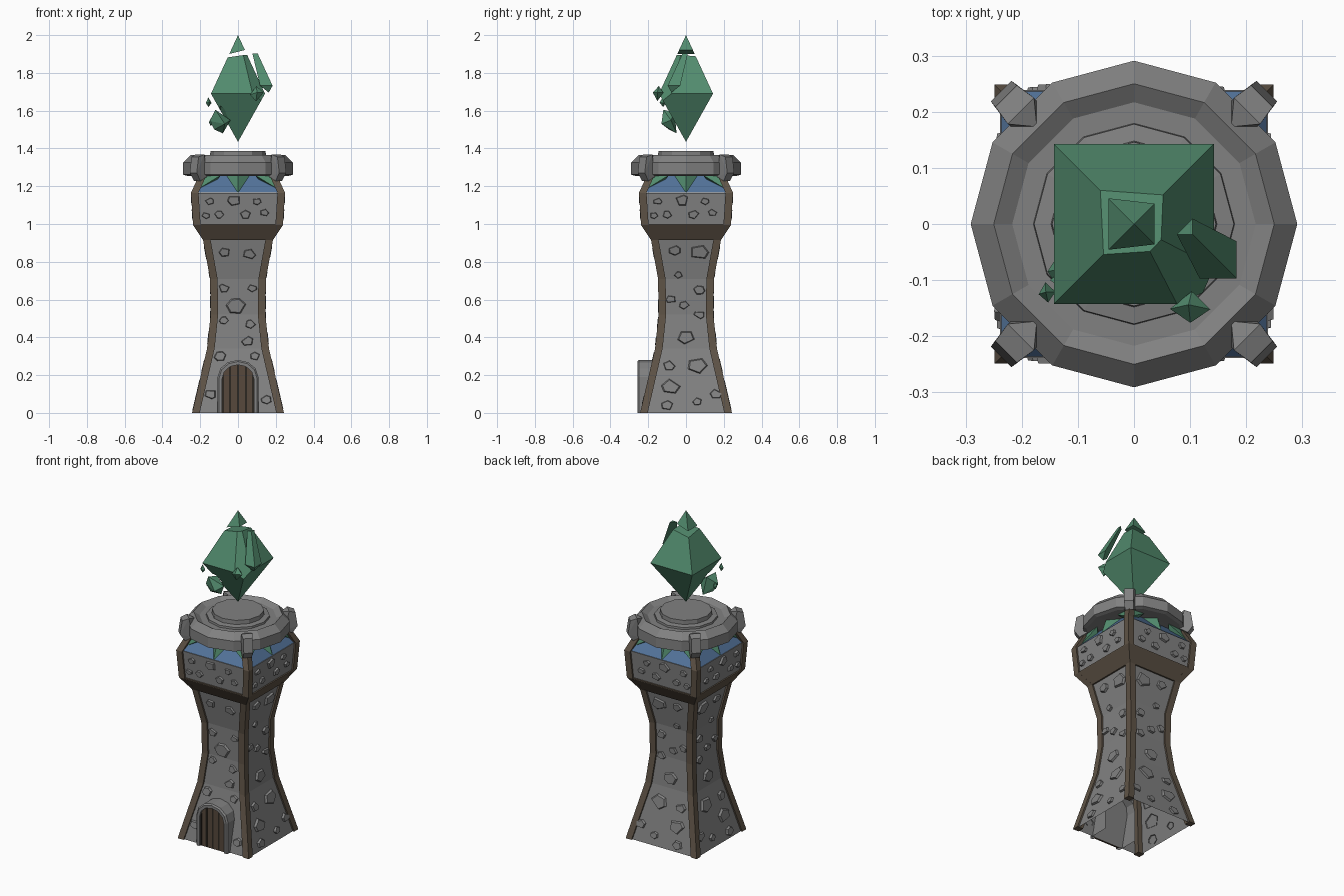
import bpy, bmesh, math, random
from mathutils import Vector, Matrix

if "Cube" in bpy.data.objects:
    bpy.data.objects.remove(bpy.data.objects["Cube"])

random.seed(4)


def material(name, rgb):
    m = bpy.data.materials.new(name)
    m.diffuse_color = (*rgb, 1)
    m.use_nodes = True
    m.node_tree.nodes["Principled BSDF"].inputs["Base Color"].default_value = m.diffuse_color
    return m


STONE = material("grey stone", (0.22, 0.22, 0.22))
WOOD = material("brown timber", (0.115, 0.088, 0.062))
DOOR = material("door wood", (0.095, 0.066, 0.045))
GAP = material("dark plank gap", (0.025, 0.02, 0.015))
GREEN = material("green crystal", (0.085, 0.26, 0.155))
BLUE = material("blue glass", (0.085, 0.17, 0.32))


def finish(name, bm, mat):
    bmesh.ops.recalc_face_normals(bm, faces=bm.faces)
    me = bpy.data.meshes.new(name)
    bm.to_mesh(me)
    bm.free()
    me.materials.append(mat)
    ob = bpy.data.objects.new(name, me)
    bpy.context.collection.objects.link(ob)
    return ob


def loft(name, loops, mat, start=True, end=True, wrap=True):
    """Skin a list of equal-length point loops."""
    bm = bmesh.new()
    rows = [[bm.verts.new(p) for p in lp] for lp in loops]
    n = len(rows[0])
    for a, b in zip(rows, rows[1:]):
        for i in range(n if wrap else n - 1):
            j = (i + 1) % n
            bm.faces.new((a[i], a[j], b[j], b[i]))
    if start:
        bm.faces.new(rows[0])
    if end:
        bm.faces.new(rows[-1])
    return finish(name, bm, mat)


def hull(name, pts, mat, turn=0):
    """Convex solid around points, turned about z."""
    bm = bmesh.new()
    rot = Matrix.Rotation(turn, 3, 'Z')
    for p in pts:
        bm.verts.new(rot @ Vector(p))
    bmesh.ops.convex_hull(bm, input=bm.verts)
    loose = [v for v in bm.verts if not v.link_faces]
    bmesh.ops.delete(bm, geom=loose, context='VERTS')
    return finish(name, bm, mat)


def square(h, z):
    return [(-h, -h, z), (h, -h, z), (h, h, z), (-h, h, z)]


# outer half width against height
PROFILE = [(0.243, 0), (0.164, 0.34), (0.145, 0.52), (0.148, 0.71),
           (0.185, 0.915), (0.238, 0.995), (0.249, 1.165)]


def half(z):
    for (h0, z0), (h1, z1) in zip(PROFILE, PROFILE[1:]):
        if z <= z1:
            return h0 + (h1 - h0) * (z - z0) / (z1 - z0)
    return PROFILE[-1][0]


# tower walls (open underneath) and flared timber band
loft("tower_walls", [square(h - 0.01, z) for h, z in PROFILE], STONE, start=False)
loft("flared_band", [square(half(z) - 0.001, z) for z in (0.915, 0.995, 1.0)], WOOD)

# corner posts
for i, (sx, sy) in enumerate([(1, 1), (-1, 1), (-1, -1), (1, -1)]):
    loops = []
    for h, z in PROFILE + [(0.215, 1.24)]:
        a, b = h, h - 0.04
        loops.append([(sx * u, sy * v, z) for u, v in ((a, a), (b, a), (b, b), (a, b))])
    loft(f"corner_post_{i}", loops, WOOD)

# raised stones: sideways position, height, radius
UPPER = [(-.15, 1.12, .026), (-.02, 1.125, .04), (.1, 1.12, .026), (-.17, 1.045, .024),
         (-.1, 1.05, .028), (.04, 1.05, .032), (.14, 1.06, .026)]
FRONT = [(-.07, .85, .034), (.06, .84, .038), (-.075, .66, .032), (.075, .66, .028),
         (-.01, .565, .058), (-.075, .49, .028), (.065, .47, .032), (.05, .38, .036),
         (-.095, .3, .036), (.09, .3, .03), (.15, .07, .032), (-.145, .1, .036)]
SIDE = [(.07, .85, .055), (-.06, .86, .036), (-.04, .73, .025), (.07, .65, .034),
        (-.08, .6, .03), (-.01, .57, .03), (.07, .52, .032), (0, .4, .05), (.06, .25, .058),
        (-.09, .25, .036), (-.08, .14, .055), (.06, .06, .028), (.16, .1, .036), (-.1, .04, .036)]


def wall_stones(name, spots, turn, flip):
    bm = bmesh.new()
    rot = Matrix.Rotation(turn, 3, 'Z')
    for x, z, r in spots:
        n = random.choice((5, 5, 6))
        spin = random.random() * 6.28
        ring = []
        for k in range(n):
            a = spin + (k + random.uniform(-.25, .25)) * math.tau / n
            ring.append((math.cos(a) * r, math.sin(a) * r * 0.8))
        rows = []
        for scale, out in ((1, -0.015), (0.8, 0.002)):
            row = []
            for dx, dz in ring:
                zz = max(0, z + dz * scale)
                p = Vector((flip * (x + dx * scale), -half(zz) - out * 1, zz))
                p.y = -half(zz) + (0.015 if out < 0 else -0.002)
                row.append(bm.verts.new(rot @ p))
            rows.append(row)
        for k in range(n):
            j = (k + 1) % n
            bm.faces.new((rows[0][k], rows[0][j], rows[1][j], rows[1][k]))
        bm.faces.new(rows[1])
    finish(name, bm, STONE)


for side, lower, q, flip in (("front", FRONT, 0, 1), ("right", SIDE, 1, 1),
                             ("back", SIDE, 2, -1), ("left", SIDE, 3, -1)):
    wall_stones(side + "_stones", lower + UPPER, q * math.pi / 2, flip)


# arched doorway
def arch(w, spring, top, y):
    pts = [(-w, y, 0)]
    for k in range(7):
        a = math.pi * (1 - k / 6)
        pts.append((w * math.cos(a), y, spring + (top - spring) * math.sin(a)))
    return pts + [(w, y, 0)]


loft("door_frame", [arch(.108, .19, .28, -.12), arch(.108, .19, .28, -.25),
                    arch(.1, .185, .272, -.258), arch(.084, .18, .255, -.258),
                    arch(.084, .18, .255, -.235)], STONE, False, False, wrap=False)
loft("door", [arch(.086, .18, .257, -.235), arch(.086, .18, .257, -.246)], DOOR)
for i, (x, top) in enumerate([(-.079, .2), (-.042, .243), (0, .253), (.042, .243), (.079, .2)]):
    hull(f"plank_gap_{i}", [(x + s, y, z) for s in (-.005, .005) for y in (-.244, -.249)
                            for z in (0.002, top)], GAP)

# glass roof and crystals under the stone ring
loft("glass_roof", [square(.236, 1.166), square(.15, 1.262)], BLUE)
for i in range(4):
    hull(f"roof_crystal_{i}", [(-.065, -.15, 1.26), (.065, -.15, 1.26), (0, -.205, 1.26),
                               (0, -.237, 1.166), (0, -.15, 1.2)], GREEN, i * math.pi / 2)
    hull(f"corner_crystal_{i}", [(-.075, -.2, 1.26), (.075, -.2, 1.26), (0, -.27, 1.26),
                                 (0, -.31, 1.18), (0, -.2, 1.2)], GREEN, (i + .5) * math.pi / 2)


# twelve-sided ring with centre disc
def circle(r, z):
    return [(r * math.cos(k * math.pi / 6), r * math.sin(k * math.pi / 6), z) for k in range(12)]


loft("stone_ring", [circle(r, z) for r, z in (
    (.2, 1.26), (.27, 1.255), (.291, 1.262), (.291, 1.325), (.25, 1.365), (.217, 1.345),
    (.18, 1.345))], STONE)
loft("centre_disc", [circle(.18, 1.34), circle(.178, 1.357), circle(.148, 1.362),
                     circle(.146, 1.387)], STONE)

# clamps on the diagonals
CLAMP = [(.245, 0, 1.355)] + [(r, s * w, z) for s in (-1, 1) for r, w, z in (
    (.285, .033, 1.368), (.322, .027, 1.355), (.335, .026, 1.27), (.305, .024, 1.228),
    (.262, .03, 1.25))]
for i in range(4):
    hull(f"ring_clamp_{i}", CLAMP, STONE, (i + .5) * math.pi / 2)

# floating crystal, split by planes into body, tip and slid corner
OCTA = square(.143, 1.69) + [(0, 0, 2.0), (0, 0, 1.435)]
CORNER = (Vector((.1, -.12, 1.69)), Vector((1, -1, .7)).normalized())


def crystal_piece(name, cuts, shift=(0, 0, 0)):
    bm = bmesh.new()
    for p in OCTA:
        bm.verts.new(p)
    bmesh.ops.convex_hull(bm, input=bm.verts)
    for co, no in cuts:
        bmesh.ops.bisect_plane(bm, geom=bm.verts[:] + bm.edges[:] + bm.faces[:],
                               plane_co=co, plane_no=no, clear_outer=True)
        bmesh.ops.holes_fill(bm, edges=[e for e in bm.edges if e.is_boundary])
    bmesh.ops.translate(bm, verts=bm.verts, vec=shift)
    return finish(name, bm, GREEN)


body = crystal_piece("crystal_body", [(Vector((0, 0, 1.885)), Vector((-.15, .1, 1))), CORNER])
crystal_piece("crystal_tip", [(Vector((0, 0, 1.912)), Vector((.25, 0, -1)))])
crystal_piece("crystal_corner", [(CORNER[0], -CORNER[1]),
                                 (Vector((0, 0, 1.86)), Vector((0, 0, 1)))], (.04, .046, .042))


# chip knocked out of the lower front edge
def gem(name, c, sx, sy, sz, mat=GREEN):
    pts = []
    for ax, s in enumerate((sx, sy, sz)):
        for sign in (-1, 1):
            p = Vector(c) + Vector([random.uniform(-.2, .2) * t for t in (sx, sy, sz)])
            p[ax] = c[ax] + sign * s
            pts.append(p)
    return hull(name, pts, mat)


cutter = gem("chip_cutter", (-.095, -.095, 1.555), .06, .06, .075)
cutter.hide_render = True
cutter.hide_viewport = True
mod = body.modifiers.new("chip", 'BOOLEAN')
mod.operation = 'DIFFERENCE'
mod.object = cutter

# loose shards
hull("lower_shard", [(-.15, -.1, 1.545), (-.12, -.12, 1.605), (-.1, -.06, 1.59), (-.04, -.08, 1.55),
                     (-.07, -.13, 1.53), (-.08, -.05, 1.48), (-.125, -.09, 1.5)], GREEN)
gem("small_shard_left", (-.155, -.122, 1.645), .015, .018, .026)
gem("small_shard_low", (-.142, -.085, 1.54), .012, .02, .022)
gem("front_shard", (.1, -.148, 1.69), .036, .028, .04)
